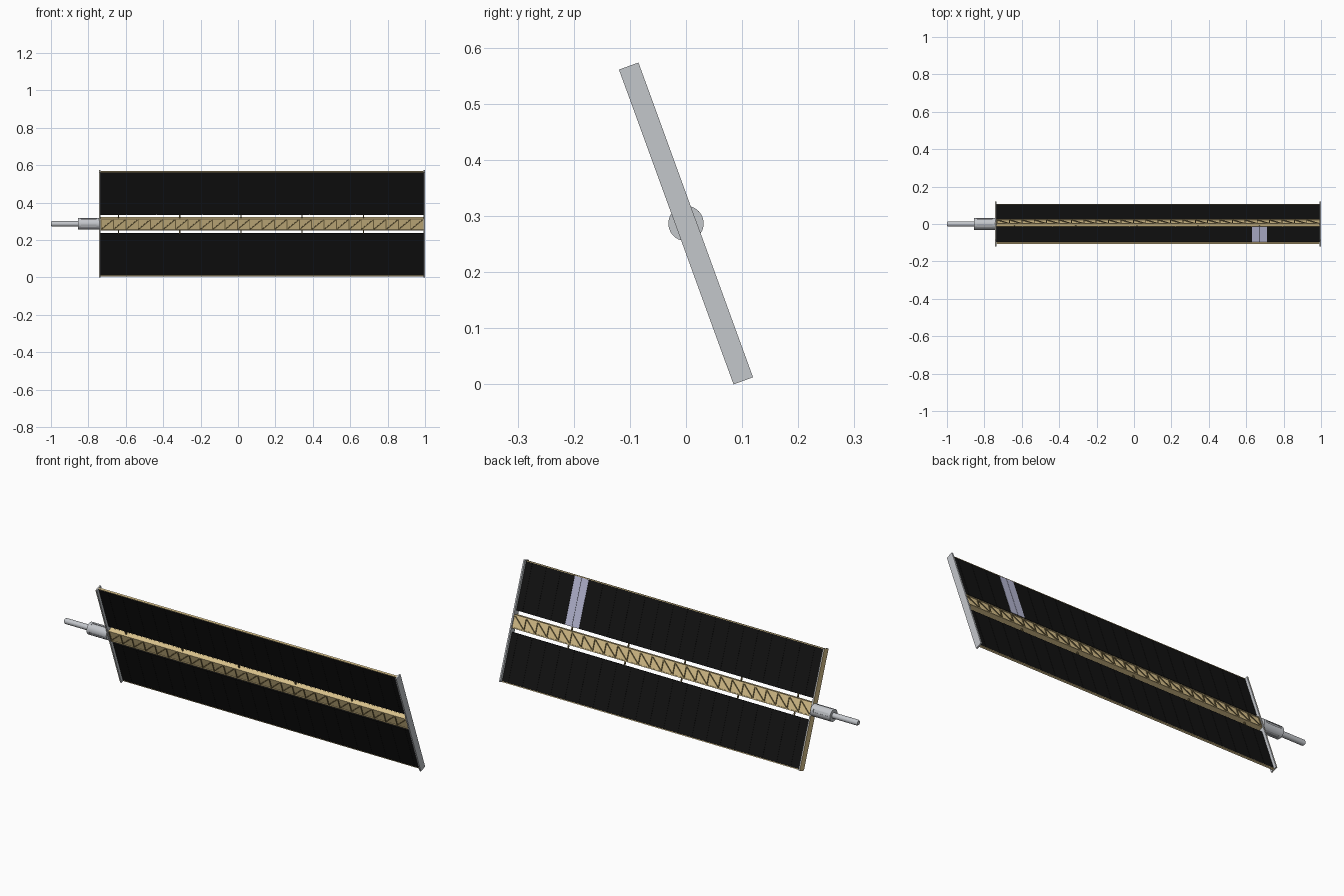
import bpy, bmesh, math
from mathutils import Matrix, Vector

if "Cube" in bpy.data.objects:
    bpy.data.objects.remove(bpy.data.objects["Cube"])

# Tilted frame: local x along the mast, y through the blankets, z across them
FRAME = Matrix.Translation((0, 0, 0.2865)) @ Matrix.Rotation(math.radians(20), 4, 'X')
X0, X1 = -0.742, 1.0
HALF = 0.2985


def mat(name, rgb):
    m = bpy.data.materials.new(name)
    m.diffuse_color = (*rgb, 1)
    m.use_nodes = True
    m.node_tree.nodes["Principled BSDF"].inputs["Base Color"].default_value = m.diffuse_color
    return m


BLACK = mat("black_cells", (0.006, 0.006, 0.006))
TAN = mat("tan", (0.72, 0.56, 0.27))
BROWN = mat("brown", (0.2, 0.15, 0.06))
LAVENDER = mat("lavender", (0.47, 0.48, 0.66))
GREY = mat("grey", (0.55, 0.57, 0.6))


def add_box(bm, lo, hi):
    lo, hi = Vector(lo), Vector(hi)
    m = Matrix.Translation((lo + hi) / 2) @ Matrix.Diagonal((*(hi - lo), 1))
    bmesh.ops.create_cube(bm, size=1, matrix=m)


def add_bar(bm, a, b, t):
    a, b = Vector(a), Vector(b)
    d = b - a
    m = (Matrix.Translation((a + b) / 2) @ d.to_track_quat('Z', 'Y').to_matrix().to_4x4()
         @ Matrix.Diagonal((t, t, d.length, 1)))
    bmesh.ops.create_cube(bm, size=1, matrix=m)


def add_cyl(bm, x0, x1, r0, r1=None, seg=32):
    m = Matrix.Translation(((x0 + x1) / 2, 0, 0)) @ Matrix.Rotation(math.pi / 2, 4, 'Y')
    bmesh.ops.create_cone(bm, cap_ends=True, segments=seg, radius1=r0,
                          radius2=r0 if r1 is None else r1, depth=x1 - x0, matrix=m)


def finish(bm, name, material):
    me = bpy.data.meshes.new(name)
    bm.to_mesh(me)
    bm.free()
    ob = bpy.data.objects.new(name, me)
    bpy.context.collection.objects.link(ob)
    me.materials.append(material)
    ob.matrix_world = FRAME
    return ob


# Solar blankets: rows of narrow cells either side of the mast
PITCH, REF = 0.0818, 0.67
for side, name in ((1, "upper"), (-1, "lower")):
    bm, special = bmesh.new(), bmesh.new()
    z0, z1 = sorted((side * 0.053, side * 0.294))
    add_box(bm, (X0 + 0.008, -0.003, z0), (X1 - 0.008, 0.003, z1))
    for k in range(-18, 6):
        c = REF + k * PITCH
        a = max(c - PITCH / 2 + 0.0006, X0 + 0.008)
        b = min(c + PITCH / 2 - 0.0006, X1 - 0.008)
        if b <= a:
            continue
        add_box(bm, (a, -0.004, z0), (b, 0.004, z1))
        if side == 1 and k == 0:
            for p, q in ((a, c - 0.001), (c + 0.001, b)):
                add_box(special, (p, 0.0035, z0 + 0.001), (q, 0.005, z1 - 0.001))
    finish(bm, name + "_solar_blanket", BLACK)
    if side == 1:
        finish(special, "pale_back_cell", LAVENDER)
    else:
        special.free()
    # Outer edge trim
    bm = bmesh.new()
    z0, z1 = sorted((side * 0.2935, side * 0.2975))
    add_box(bm, (X0 + 0.004, -0.005, z0), (X1 - 0.004, 0.005, z1))
    finish(bm, name + "_edge_trim", TAN)

# Mast: solid core with raised lattice on front and back
H, D = 0.033, 0.0145
bm = bmesh.new()
add_box(bm, (X0 + 0.004, -D + 0.003, -H), (X1 - 0.004, D - 0.003, H))
for s in (-1, 1):
    for e in (-1, 1):
        add_bar(bm, (X0 + 0.004, s * (D - 0.002), e * (H - 0.002)),
                (X1 - 0.004, s * (D - 0.002), e * (H - 0.002)), 0.005)
finish(bm, "mast_core", TAN)
bm = bmesh.new()
BAYS = 26
step = (X1 - X0 - 0.02) / BAYS
for i in range(BAYS):
    a = X0 + 0.01 + i * step
    for s in (-1, 1):
        y = s * (D - 0.002)
        add_bar(bm, (a, y, -H + 0.004), (a + step, y, H - 0.004), 0.005)
        add_bar(bm, (a, y, -H + 0.004), (a, y, H - 0.004), 0.005)
finish(bm, "mast_lattice", BROWN)

# Short posts tying the blankets to the mast
bm = bmesh.new()
for i in range(5):
    c = REF - i * PITCH * 4
    for s in (-1, 1):
        add_bar(bm, (c, 0, s * (H - 0.002)), (c, 0, s * 0.06), 0.006)
finish(bm, "tie_posts", BROWN)

# End plates
for name, a, b, m in (("outboard_end_plate", X1 - 0.008, X1, GREY),
                      ("inboard_end_plate", X0 + 0.002, X0 + 0.008, GREY),
                      ("inboard_plate_facing", X0, X0 + 0.002, TAN)):
    bm = bmesh.new()
    add_box(bm, (a, -0.0185, -HALF), (b, 0.0185, HALF))
    finish(bm, name, m)

# Rotary joint: slotted drum, then a shaft with a rounded tip
bm = bmesh.new()
add_cyl(bm, -0.855, X0 + 0.001, 0.0315)
drum = finish(bm, "joint_drum", GREY)
bm = bmesh.new()
for i in range(4):
    rot = Matrix.Rotation(math.pi / 2 * i, 4, 'X')
    tmp = bmesh.new()
    add_box(tmp, (-0.84, 0.0275, -0.007), (-0.757, 0.05, 0.007))
    bmesh.ops.transform(tmp, matrix=rot, verts=tmp.verts)
    me = bpy.data.meshes.new("tmp")
    tmp.to_mesh(me)
    tmp.free()
    bm.from_mesh(me)
    bpy.data.meshes.remove(me)
cutter = finish(bm, "slot_cutter", GREY)
cutter.hide_render = True
cutter.hide_viewport = True
mod = drum.modifiers.new("slots", 'BOOLEAN')
mod.operation = 'DIFFERENCE'
mod.object = cutter
mod.solver = 'EXACT'

bm = bmesh.new()
add_cyl(bm, -0.994, -0.85, 0.0145, seg=24)
add_cyl(bm, -1.0, -0.994, 0.011, 0.0145, seg=24)
shaft = finish(bm, "joint_shaft", GREY)

for ob in (drum, shaft):
    bpy.ops.object.select_all(action='DESELECT')
    ob.select_set(True)
    bpy.context.view_layer.objects.active = ob
    bpy.ops.object.shade_smooth_by_angle()
